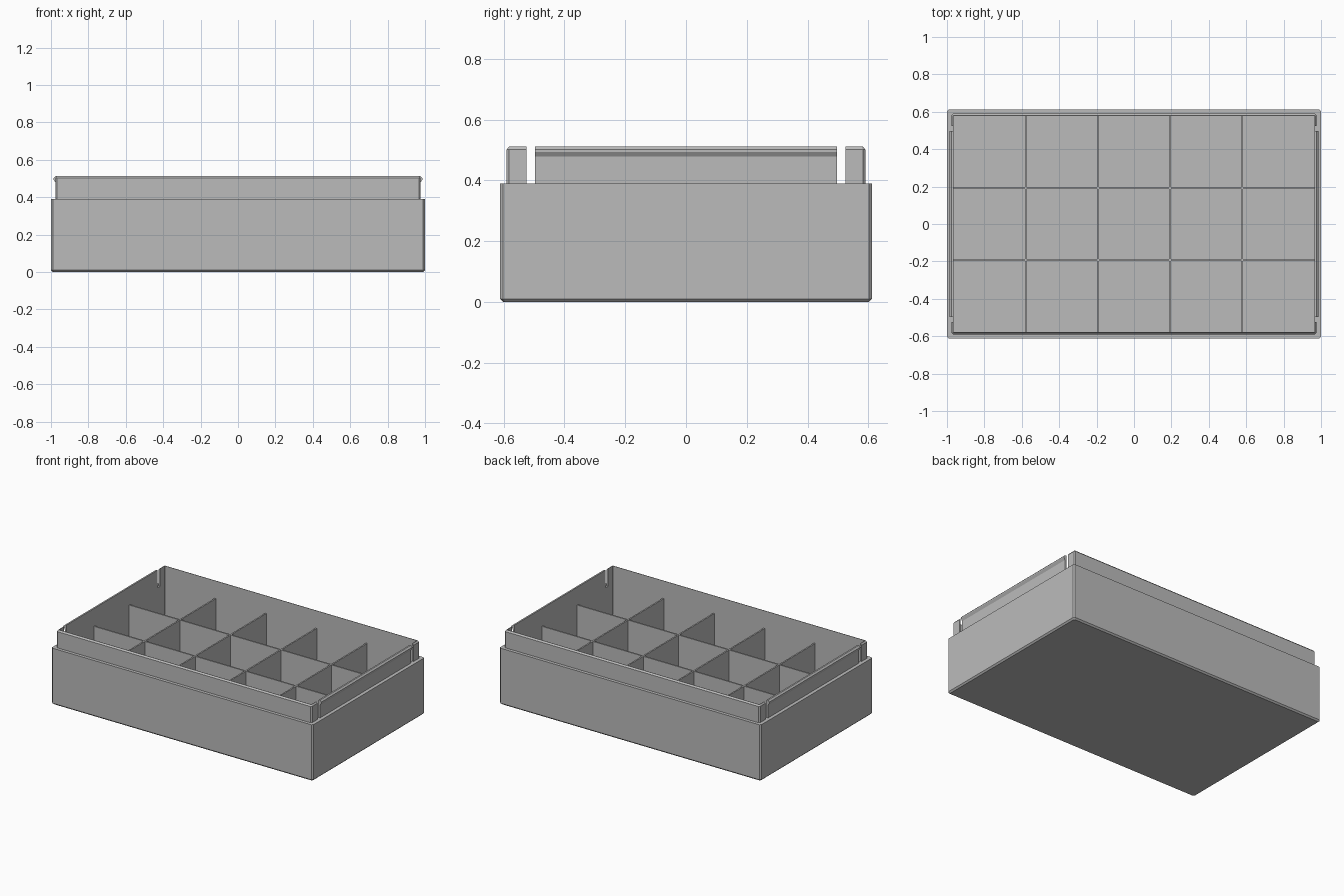
import bpy
import bmesh

cube = bpy.data.objects.get("Cube")
if cube:
    bpy.data.objects.remove(cube, do_unlink=True)

WALL_TOP, RIM_TOP, FLOOR = 0.39, 0.512, 0.025
IN_X, IN_Y = 0.965, 0.578

grey = bpy.data.materials.new("light grey plastic")
grey.use_nodes = True
grey.diffuse_color = (0.5, 0.5, 0.5, 1)
grey.node_tree.nodes["Principled BSDF"].inputs["Base Color"].default_value = (0.5, 0.5, 0.5, 1)


def finish(name, bm):
    bmesh.ops.recalc_face_normals(bm, faces=bm.faces)
    mesh = bpy.data.meshes.new(name)
    bm.to_mesh(mesh)
    bm.free()
    mesh.materials.append(grey)
    obj = bpy.data.objects.new(name, mesh)
    bpy.context.scene.collection.objects.link(obj)
    return obj


def box(name, lo, hi):
    bm = bmesh.new()
    bmesh.ops.create_cube(bm, size=1)
    for v in bm.verts:
        v.co = [(a + b) / 2 + c * (b - a) for a, b, c in zip(lo, hi, v.co)]
    return finish(name, bm)


def ring(bm, x, y, c, z):
    """Rectangle with chamfered corners."""
    pts = [(x, c - y), (x, y - c), (x - c, y), (c - x, y),
           (-x, y - c), (-x, c - y), (c - x, -y), (x - c, -y)]
    return [bm.verts.new((px, py, z)) for px, py in pts]


# Tray shell: outer wall, stepped rim and hollow inside
bm = bmesh.new()
rings = [ring(bm, *p) for p in [
    (0.99, 0.602, 0.008, 0),
    (1, 0.612, 0.01, 0.01),
    (1, 0.612, 0.01, WALL_TOP),
    (0.976, 0.59, 0.008, WALL_TOP),
    (0.976, 0.59, 0.008, RIM_TOP - 0.01),
    (0.968, 0.581, 0.003, RIM_TOP),
    (IN_X, IN_Y, 0.001, RIM_TOP),
    (IN_X, IN_Y, 0.001, FLOOR)]]
for a, b in zip(rings, rings[1:]):
    for i in range(len(a)):
        j = (i + 1) % len(a)
        bm.faces.new((a[i], a[j], b[j], b[i]))
bm.faces.new(rings[0])
bm.faces.new(rings[-1])
tray = finish("tray_shell", bm)

# Slots that free the side clips from the corner posts
for sx, side in ((1, "left"), (-1, "right")):
    for sy, end in ((1, "back"), (-1, "front")):
        x, y = sx * 0.97, sy * 0.511
        cutter = box(f"{side}_{end}_slot_cutter",
                     (x - 0.05, y - 0.014, WALL_TOP), (x + 0.05, y + 0.014, 0.6))
        cutter.hide_render = True
        cutter.display_type = 'WIRE'
        cut = tray.modifiers.new("slot", 'BOOLEAN')
        cut.operation = 'DIFFERENCE'
        cut.solver = 'EXACT'
        cut.object = cutter

    # Snap ridge along the top of each side clip
    bm = bmesh.new()
    profile = [(0.967, 0.478), (0.976, 0.478), (0.986, 0.494),
               (0.986, 0.502), (0.976, RIM_TOP), (0.967, RIM_TOP)]
    face = bm.faces.new([bm.verts.new((sx * px, -0.497, pz)) for px, pz in profile])
    out = bmesh.ops.extrude_face_region(bm, geom=[face])["geom"]
    for v in out:
        if isinstance(v, bmesh.types.BMVert):
            v.co.y = 0.497
    finish(f"{side}_clip_ridge", bm)

# Dividers: five columns by three rows
T = 0.005
for i in range(1, 5):
    x = -IN_X + i * 2 * IN_X / 5
    box(f"cross_divider_{i}", (x - T, -IN_Y, FLOOR), (x + T, IN_Y, WALL_TOP))
for i in range(1, 3):
    y = -IN_Y + i * 2 * IN_Y / 3
    box(f"long_divider_{i}", (-IN_X, y - T, FLOOR), (IN_X, y + T, WALL_TOP))
